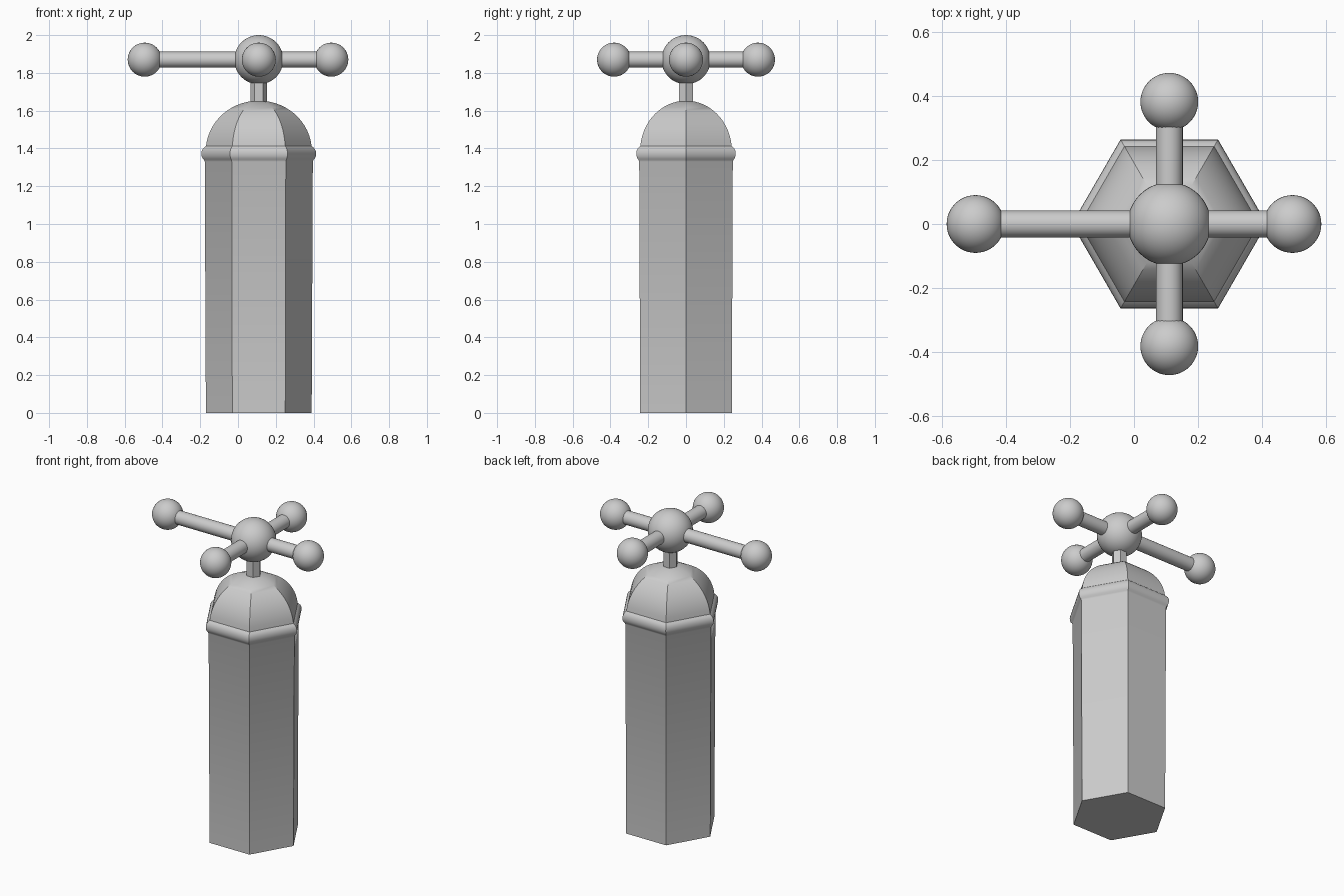
import bpy, bmesh
from math import sin, cos, pi, radians
from mathutils import Vector

if "Cube" in bpy.data.objects:
    bpy.data.objects.remove(bpy.data.objects["Cube"])

CX, HUB_Z = 0.11, 1.87


def finish(bm, name, loc, angle=30):
    bmesh.ops.recalc_face_normals(bm, faces=bm.faces[:])
    me = bpy.data.meshes.new(name)
    bm.to_mesh(me)
    bm.free()
    ob = bpy.data.objects.new(name, me)
    bpy.context.collection.objects.link(ob)
    ob.location = loc
    bpy.ops.object.select_all(action='DESELECT')
    ob.select_set(True)
    bpy.context.view_layer.objects.active = ob
    bpy.ops.object.shade_smooth_by_angle(angle=radians(angle))
    return ob


def hex_lathe(name, profile):
    """Stack of hexagonal rings from (radius, z) pairs, capped at both ends."""
    bm = bmesh.new()
    rings = [[bm.verts.new((r * cos(i * pi / 3), r * sin(i * pi / 3), z))
              for i in range(6)] for r, z in profile]
    for a, b in zip(rings, rings[1:]):
        for i in range(6):
            j = (i + 1) % 6
            bm.faces.new((a[i], a[j], b[j], b[i]))
    bm.faces.new(rings[0][::-1])
    bm.faces.new(rings[-1])
    return finish(bm, name, (CX, 0, 0))


def ball(name, loc, r):
    bm = bmesh.new()
    bmesh.ops.create_uvsphere(bm, u_segments=48, v_segments=24, radius=r)
    return finish(bm, name, loc)


def rod(name, a, b, r):
    a, b = Vector(a), Vector(b)
    bm = bmesh.new()
    bmesh.ops.create_cone(bm, cap_ends=True, segments=32, radius1=r, radius2=r,
                          depth=(b - a).length)
    bm.transform((b - a).to_track_quat('Z', 'Y').to_matrix().to_4x4())
    return finish(bm, name, (a + b) / 2)


# Hexagonal body, rounded collar bead, elliptical dome
profile = [(0.280, 0), (0.286, 1.33)]
profile += [(0.276 + 0.028 * cos(t), 1.372 + 0.038 * sin(t))
            for t in [radians(a) for a in range(-60, 61, 20)]]
profile += [(0.281 * cos(t), 1.385 + 0.268 * sin(t))
            for t in [radians(a) for a in range(6, 85, 6)]]
hex_lathe("body", profile)

# Hexagonal neck between dome and hub
hex_lathe("neck", [(0.044, 1.63), (0.044, 1.80)])

# Valve hub with four ball-ended spokes (left one longer)
hub = (CX, 0, HUB_Z)
ball("hub", hub, 0.13)
for side, (x, y) in {"left": (-0.494, 0), "right": (0.494, 0),
                     "front": (CX, -0.381), "back": (CX, 0.381)}.items():
    end = (x, y, HUB_Z)
    rod(side + "_spoke", hub, end, 0.042)
    ball(side + "_knob", end, 0.09)
